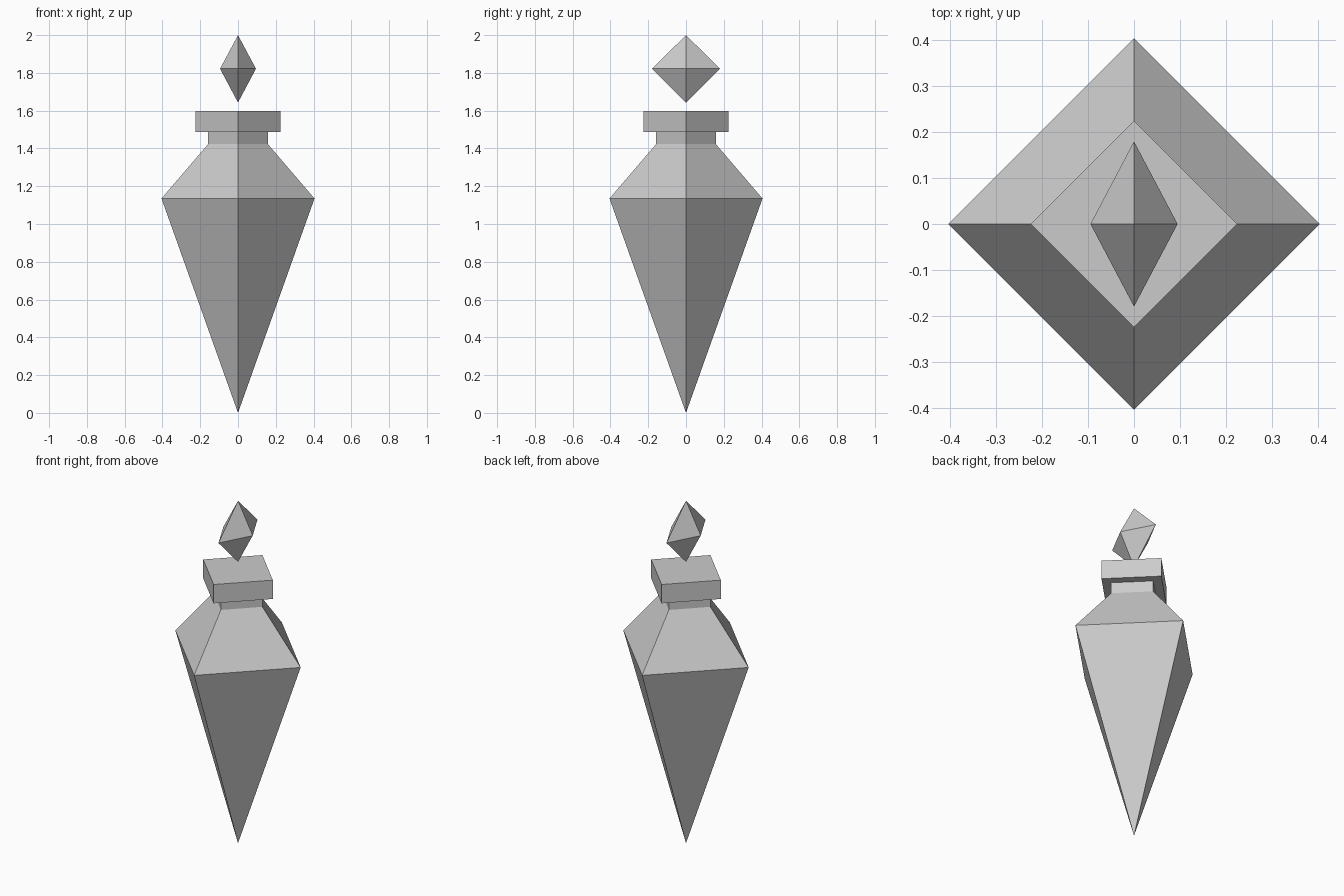
import bpy
import bmesh

if "Cube" in bpy.data.objects:
    bpy.data.objects.remove(bpy.data.objects["Cube"])


def four_sided(name, profile):
    """Stack diamond-shaped rings (half x, half y, z); zero width makes a point."""
    bm = bmesh.new()
    rings = []
    for rx, ry, z in profile:
        if rx == 0:
            rings.append([bm.verts.new((0, 0, z))] * 4)
        else:
            rings.append([bm.verts.new(p) for p in
                          ((rx, 0, z), (0, ry, z), (-rx, 0, z), (0, -ry, z))])
    for low, high in zip(rings, rings[1:]):
        for i in range(4):
            j = (i + 1) % 4
            corners = dict.fromkeys((low[i], low[j], high[j], high[i]))
            bm.faces.new(list(corners))
    # Close a flat top
    if profile[-1][0] > 0:
        bm.faces.new(rings[-1])
    bmesh.ops.recalc_face_normals(bm, faces=bm.faces[:])
    mesh = bpy.data.meshes.new(name)
    bm.to_mesh(mesh)
    bm.free()
    obj = bpy.data.objects.new(name, mesh)
    bpy.context.collection.objects.link(obj)
    return obj


# Pointed body with shoulder, neck and square collar
body_profile = [(0, 0), (0.405, 1.135), (0.158, 1.423),
                (0.158, 1.487), (0.225, 1.487), (0.225, 1.597)]
four_sided("pointed_body", [(r, r, z) for r, z in body_profile])

# Floating gem, narrow in x
four_sided("floating_gem", [(0, 0, 1.643), (0.095, 0.18, 1.822), (0, 0, 2.0)])
